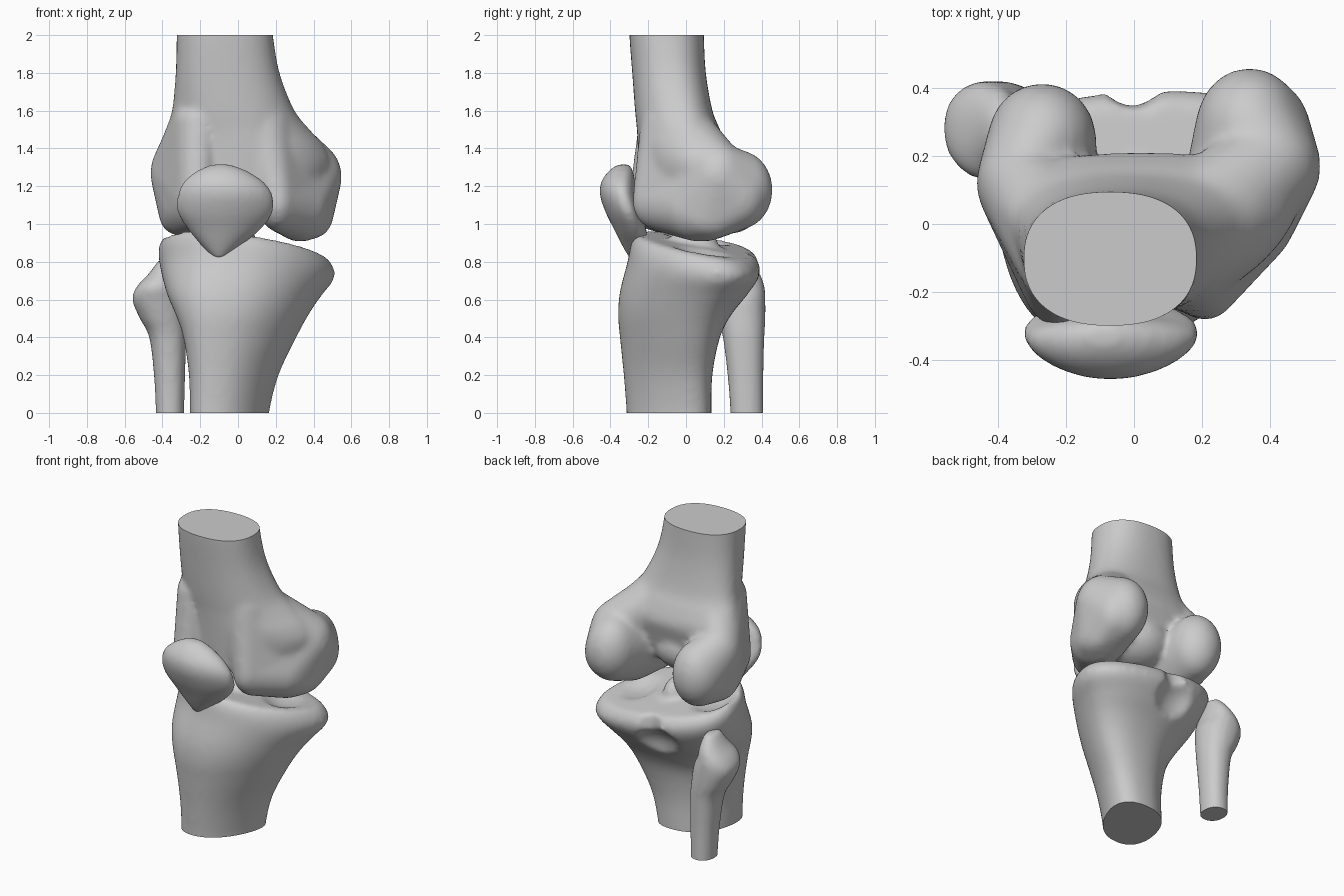
import bpy, bmesh
from math import sin, cos, pi, radians

if "Cube" in bpy.data.objects:
    bpy.data.objects.remove(bpy.data.objects["Cube"])

SEG = 48


def spow(v, p):
    return abs(v) ** p * (1 if v >= 0 else -1)


def refine(rows, sub=5):
    """Catmull-Rom interpolation between section rows."""
    out = []
    for i in range(len(rows) - 1):
        p0, p1, p2, p3 = (rows[max(i - 1, 0)], rows[i], rows[i + 1],
                          rows[min(i + 2, len(rows) - 1)])
        for s in range(sub):
            t = s / sub
            out.append([.5 * (2 * b + (c - a) * t + (2 * a - 5 * b + 4 * c - d) * t * t
                              + (3 * b - a - 3 * c + d) * t ** 3)
                        for a, b, c, d in zip(p0, p1, p2, p3)])
    return out + [rows[-1]]


def loft(bm, sections, n=2.3):
    """Skin rounded rings: (z, x0, x1, y0, y1, taper, shear, tilt_x, tilt_y)."""
    rings = []
    rows = [(list(r) + [0] * 4)[:9] for r in sections]
    for z, x0, x1, y0, y1, t, k, tx, ty in refine(rows):
        pts = []
        for i in range(SEG):
            a = 2 * pi * i / SEG
            c, s = spow(cos(a), 2 / n), spow(sin(a), 2 / n)
            pts.append((c * (1 + t * s) + k * s, s))
        lo, hi = min(p[0] for p in pts), max(p[0] for p in pts)
        ring = []
        for w, s in pts:
            x = x0 + (x1 - x0) * (w - lo) / (hi - lo)
            y = (y0 + y1) / 2 + (y1 - y0) / 2 * s
            ring.append(bm.verts.new((x, y, z + tx * x + ty * y)))
        rings.append(ring)
    for a, b in zip(rings, rings[1:]):
        for i in range(SEG):
            j = (i + 1) % SEG
            bm.faces.new((a[i], a[j], b[j], b[i]))
    bm.faces.new(rings[0][::-1])
    bm.faces.new(rings[-1])


def hull(bm, *blobs):
    """Add the convex hull of ellipsoids given as (centre, radii)."""
    tmp = bmesh.new()
    for c, r in blobs:
        for i in range(1, 16):
            for j in range(24):
                p, a = pi * i / 16, 2 * pi * j / 24
                tmp.verts.new((c[0] + r[0] * sin(p) * cos(a),
                               c[1] + r[1] * sin(p) * sin(a),
                               c[2] + r[2] * cos(p)))
    bmesh.ops.convex_hull(tmp, input=tmp.verts[:])
    bmesh.ops.delete(tmp, geom=[v for v in tmp.verts if not v.link_faces], context='VERTS')
    bmesh.ops.recalc_face_normals(tmp, faces=tmp.faces[:])
    me = bpy.data.meshes.new("blob")
    tmp.to_mesh(me)
    tmp.free()
    bm.from_mesh(me)
    bpy.data.meshes.remove(me)


def to_object(bm, name):
    me = bpy.data.meshes.new(name)
    bm.to_mesh(me)
    bm.free()
    ob = bpy.data.objects.new(name, me)
    bpy.context.collection.objects.link(ob)
    return ob


def finish(bm, name, cuts=(), clip=None, smooth=8, voxel=0.016):
    """Fuse parts, carve hollows, smooth, then saw off the shaft end."""
    ob = to_object(bm, name)

    def remesh():
        m = ob.modifiers.new("fuse", 'REMESH')
        m.mode, m.voxel_size = 'VOXEL', voxel
    remesh()
    cutters = []
    for cut in cuts:
        cb = bmesh.new()
        hull(cb, *cut)
        c = to_object(cb, name + "_cutter")
        c.hide_render = True
        cutters.append(c)
        m = ob.modifiers.new("carve", 'BOOLEAN')
        m.operation, m.object, m.solver = 'DIFFERENCE', c, 'EXACT'
    if cuts:
        remesh()
    m = ob.modifiers.new("soften", 'SMOOTH')
    m.factor, m.iterations = 0.5, smooth
    dg = bpy.context.evaluated_depsgraph_get()
    me = bpy.data.meshes.new_from_object(ob.evaluated_get(dg))
    ob.modifiers.clear()
    ob.data = me
    me.name = name
    for c in cutters:
        bpy.data.objects.remove(c)
    if clip:
        z, up = clip
        b = bmesh.new()
        b.from_mesh(me)
        bmesh.ops.bisect_plane(b, geom=b.verts[:] + b.edges[:] + b.faces[:],
                               plane_co=(0, 0, z), plane_no=(0, 0, up), clear_outer=True)
        bmesh.ops.edgeloop_fill(b, edges=[e for e in b.edges if e.is_boundary])
        bmesh.ops.recalc_face_normals(b, faces=b.faces[:])
        b.to_mesh(me)
        b.free()
    bpy.ops.object.select_all(action='DESELECT')
    ob.select_set(True)
    bpy.context.view_layer.objects.active = ob
    bpy.ops.object.shade_smooth_by_angle(angle=radians(40))


# Thigh bone: flaring shaft, two condyles with their flanks, and the bridge
bm = bmesh.new()
loft(bm, [(1.12, -.36, .40, -.24, .14, .3), (1.3, -.43, .48, -.25, .19, .35),
          (1.4, -.42, .46, -.255, .21, .3), (1.5, -.385, .38, -.26, .18, .25),
          (1.6, -.35, .30, -.27, .14, .15), (1.8, -.33, .22, -.285, .105, .05),
          (2.0, -.325, .185, -.30, .095), (2.1, -.325, .175, -.30, .095)], 2.35)
medial, lateral = ((.40, .17, 1.25), (.15, .16, .18)), ((-.34, .12, 1.27), (.125, .14, .17))
medial_front = ((.21, -.13, 1.12), (.11, .155, .16))
lateral_front = ((-.22, -.16, 1.12), (.11, .145, .16))
hull(bm, medial, medial_front, ((.34, .28, 1.18), (.16, .18, .21)),
     ((.40, .27, 1.15), (.12, .15, .17)), ((.40, .13, 1.05), (.105, .17, .125)),
     ((.33, .08, 1.09), (.16, .22, .185)))
hull(bm, medial, medial_front, ((.13, -.06, 1.55), (.16, .18, .1)))
hull(bm, lateral, lateral_front, ((-.27, .25, 1.16), (.16, .165, .21)),
     ((-.33, .1, 1.06), (.09, .15, .115)), ((-.27, .06, 1.1), (.14, .22, .175)))
hull(bm, lateral, lateral_front, ((-.21, -.07, 1.55), (.14, .18, .1)))
hull(bm, ((-.02, 0, 1.2), (.22, .2, .17)))
finish(bm, "femur", clip=(2, 1), smooth=14)

# Kneecap
bm = bmesh.new()
loft(bm, [(.815, -.125, -.075, -.30, -.23), (.88, -.19, .01, -.335, -.20, .1),
          (.97, -.265, .12, -.38, -.21, .2), (1.06, -.32, .185, -.425, -.235, .25),
          (1.15, -.32, .185, -.455, -.26, .25), (1.22, -.29, .14, -.45, -.27, .2),
          (1.28, -.22, .05, -.41, -.28, .1), (1.315, -.14, -.04, -.36, -.30)], 2.1)
finish(bm, "patella", smooth=8)

# Shin bone: skewed shaft flaring to a tilted plateau with a central spine
bm = bmesh.new()
loft(bm, [(-.1, -.255, .165, -.315, .135, .1, .38), (0, -.255, .165, -.315, .135, .1, .38),
          (.2, -.26, .215, -.33, .14, .1, .38), (.4, -.29, .31, -.35, .18, .1, .35),
          (.52, -.33, .375, -.36, .24, .12, .28), (.63, -.38, .44, -.35, .32, .15, .2, -.02, -.03),
          (.76, -.415, .505, -.31, .38, .2, .1, -.08, -.12),
          (.85, -.42, .51, -.29, .395, .22, .08, -.12, -.17),
          (.905, -.39, .47, -.26, .36, .22, .08, -.12, -.17)], 2.3)
hull(bm, ((.02, .04, .90), (.08, .13, .09)))
finish(bm, "tibia", clip=(0, -1), smooth=14, cuts=[
    [((.29, .13, 1.10), (.23, .3, .285))],
    [((-.24, .1, 1.10), (.2, .28, .235))],
    [((0, .47, .84), (.11, .13, .2))],
    [((-.05, .47, .6), (.22, .2, .2))]])

# Calf bone: slim shaft with a knobbed, pointed head
bm = bmesh.new()
loft(bm, [(-.1, -.435, -.285, .235, .41), (0, -.435, -.285, .235, .41),
          (.2, -.445, -.28, .22, .41), (.4, -.47, -.275, .195, .415),
          (.5, -.52, -.28, .17, .42), (.6, -.56, -.29, .145, .42),
          (.67, -.535, -.32, .13, .415), (.74, -.47, -.335, .17, .39),
          (.81, -.42, -.35, .21, .33)], 2.2)
finish(bm, "fibula", clip=(0, -1), smooth=6)
